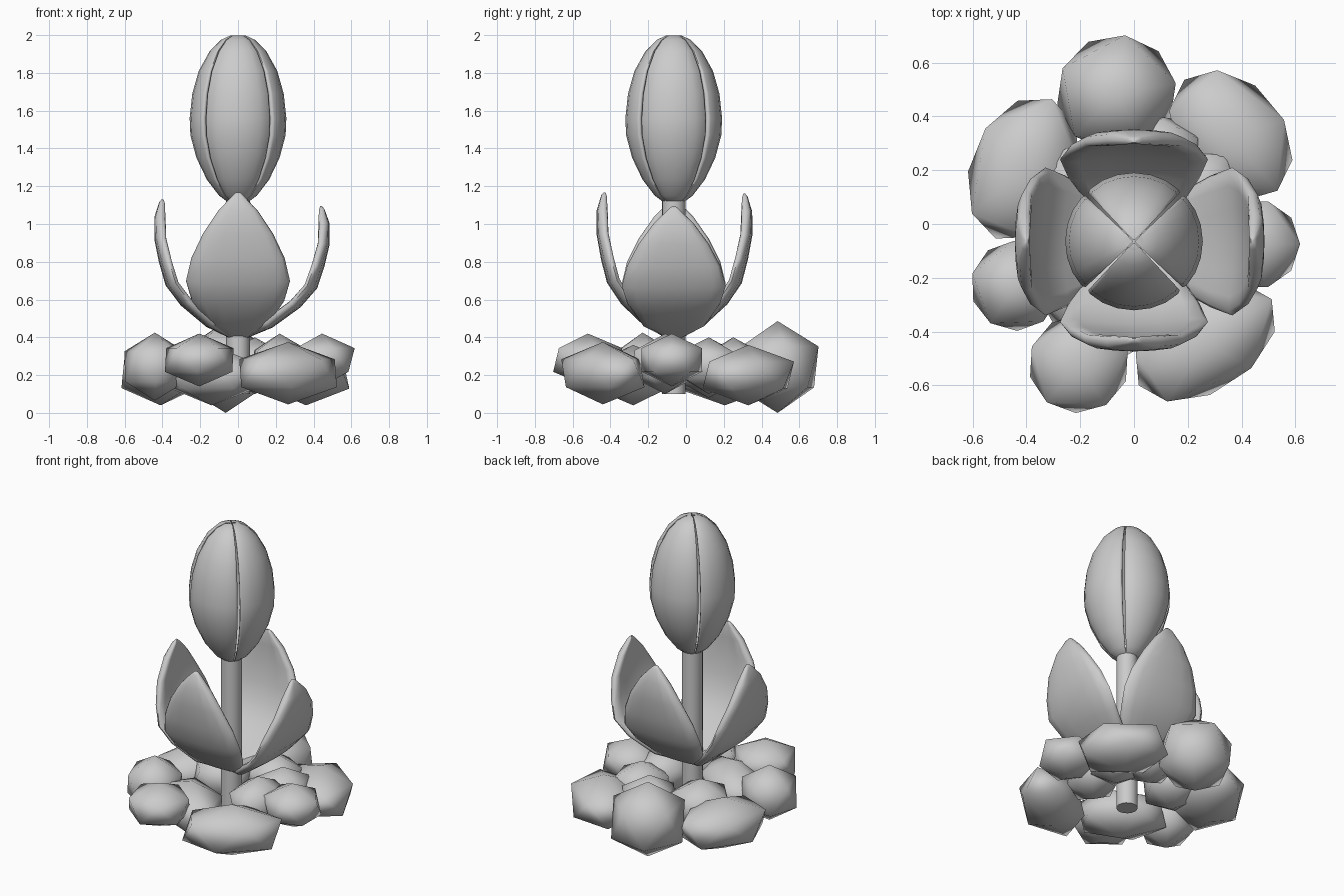
import bpy, math
from mathutils import Matrix, Vector

if "Cube" in bpy.data.objects:
    bpy.data.objects.remove(bpy.data.objects["Cube"])

AXIS = Vector((0.0, -0.065, 0.0))


def finish(ob, angle=180):
    bpy.ops.object.select_all(action='DESELECT')
    ob.select_set(True)
    bpy.context.view_layer.objects.active = ob
    bpy.ops.object.shade_smooth_by_angle(angle=math.radians(angle))


def loft(name, loops, turn):
    """Closed skin through loops of points, turned about the flower axis."""
    n = len(loops[0])
    rot = Matrix.Rotation(math.radians(turn), 3, 'Z')
    verts = [rot @ Vector(p) + AXIS for loop in loops for p in loop]
    faces = [(r * n + c, r * n + (c + 1) % n, (r + 1) * n + (c + 1) % n, (r + 1) * n + c)
             for r in range(len(loops) - 1) for c in range(n)]
    faces += [tuple(range(n))[::-1], tuple(range(len(verts) - n, len(verts)))]
    me = bpy.data.meshes.new(name)
    me.from_pydata(verts, [], faces)
    ob = bpy.data.objects.new(name, me)
    bpy.context.collection.objects.link(ob)
    finish(ob, 70)
    return ob


# Stem
bpy.ops.mesh.primitive_cylinder_add(vertices=16, radius=0.063, depth=1.08,
                                    location=(0, AXIS.y, 0.64))
stem = bpy.context.object
stem.name = "stem"
finish(stem, 40)

# Closed bud: four thick petals meeting at diagonal grooves
BUD = [(0.035, 1.102), (0.10, 1.15), (0.165, 1.235), (0.22, 1.35), (0.252, 1.47),
       (0.256, 1.56), (0.242, 1.69), (0.208, 1.81), (0.15, 1.915), (0.09, 1.975),
       (0.04, 1.998)]
ACROSS = [(-41, 0.86), (-43.3, 0.92), (-43.3, 0.97), (-40, 0.995), (-27, 1), (-14, 1), (0, 1),
          (14, 1), (27, 1), (40, 0.995), (43.3, 0.97), (43.3, 0.92), (41, 0.86), (0, 0.82)]
for i, side in enumerate(("right", "back", "left", "front")):
    loops = [[(r * k * math.cos(math.radians(a)), r * k * math.sin(math.radians(a)), z)
              for a, k in ACROSS] for r, z in BUD]
    loops.append([(0.006, p[1] * 0.12, 1.997) for p in loops[-1]])
    loft("bud_petal_" + side, loops, 90 * i)

# Cupped leaves with rounded rims: radius, height, half width
LEAF = [(0.03, 0.42, 0.05), (0.14, 0.48, 0.17), (0.26, 0.595, 0.245), (0.33, 0.70, 0.275),
        (0.36, 0.82, 0.247), (0.383, 0.95, 0.185), (0.382, 1.07, 0.105), (0.37, 1.15, 0.03)]
LOOP = [(-1, 0), (-0.94, 0.7), (-0.75, 1), (-0.4, 1), (0, 1), (0.4, 1), (0.75, 1), (0.94, 0.7),
        (1, 0), (0.94, -0.7), (0.75, -1), (0.4, -1), (0, -1), (-0.4, -1), (-0.75, -1), (-0.94, -0.7)]
for side, turn, out, tall in (("right", 0, 1.2, 0.90), ("back", 90, 1.02, 0.99),
                              ("left", 180, 1.09, 0.95), ("front", 270, 1, 1)):
    loops = []
    for i, (r, z, w) in enumerate(LEAF):
        a, b = LEAF[max(i - 1, 0)], LEAF[min(i + 1, len(LEAF) - 1)]
        tangent = Vector((b[0] - a[0], b[1] - a[1])).normalized()
        t = 0.026 if i < len(LEAF) - 1 else 0.014
        loops.append([(r * out - 0.03 * u * u * w / 0.27 + t * v * tangent.y, u * w,
                       0.41 + (z - 0.41) * tall - t * v * tangent.x) for u, v in LOOP])
    # pointed tip
    r, z, w = LEAF[-1]
    loops.append([(r * out + 0.005 * v - 0.004, u * 0.01, 0.428 + (z - 0.41) * tall)
                  for u, v in LOOP])
    loft("leaf_" + side, loops, turn)

# Faceted stones: x, y, z, half length, half width, half height, turn
STONES = [(-0.065, 0.485, 0.243, 0.22, 0.215, 0.243, 10),
          (0.36, 0.33, 0.20, 0.265, 0.195, 0.16, -50),
          (-0.41, 0.205, 0.205, 0.275, 0.195, 0.165, 68),
          (-0.44, -0.23, 0.245, 0.165, 0.165, 0.18, 20),
          (-0.205, -0.52, 0.28, 0.185, 0.18, 0.14, 15),
          (0.265, -0.44, 0.21, 0.29, 0.18, 0.165, 33),
          (0.445, -0.075, 0.28, 0.17, 0.165, 0.14, 0),
          (-0.19, 0.12, 0.24, 0.18, 0.17, 0.16, 40),
          (0.22, -0.11, 0.26, 0.18, 0.15, 0.16, 80),
          (-0.14, -0.28, 0.20, 0.26, 0.17, 0.16, -35),
          (0.24, 0.12, 0.25, 0.17, 0.15, 0.15, 55),
          (0.09, 0.25, 0.25, 0.16, 0.15, 0.15, 25)]
for i, (x, y, z, a, b, h, turn) in enumerate(STONES):
    bpy.ops.mesh.primitive_ico_sphere_add(subdivisions=1, radius=1, location=(x, y, z),
                                          rotation=(0, 0, math.radians(turn)))
    stone = bpy.context.object
    stone.name = "stone_%d" % (i + 1)
    stone.scale = (a / 0.88, b / 0.88, h)
    finish(stone)
